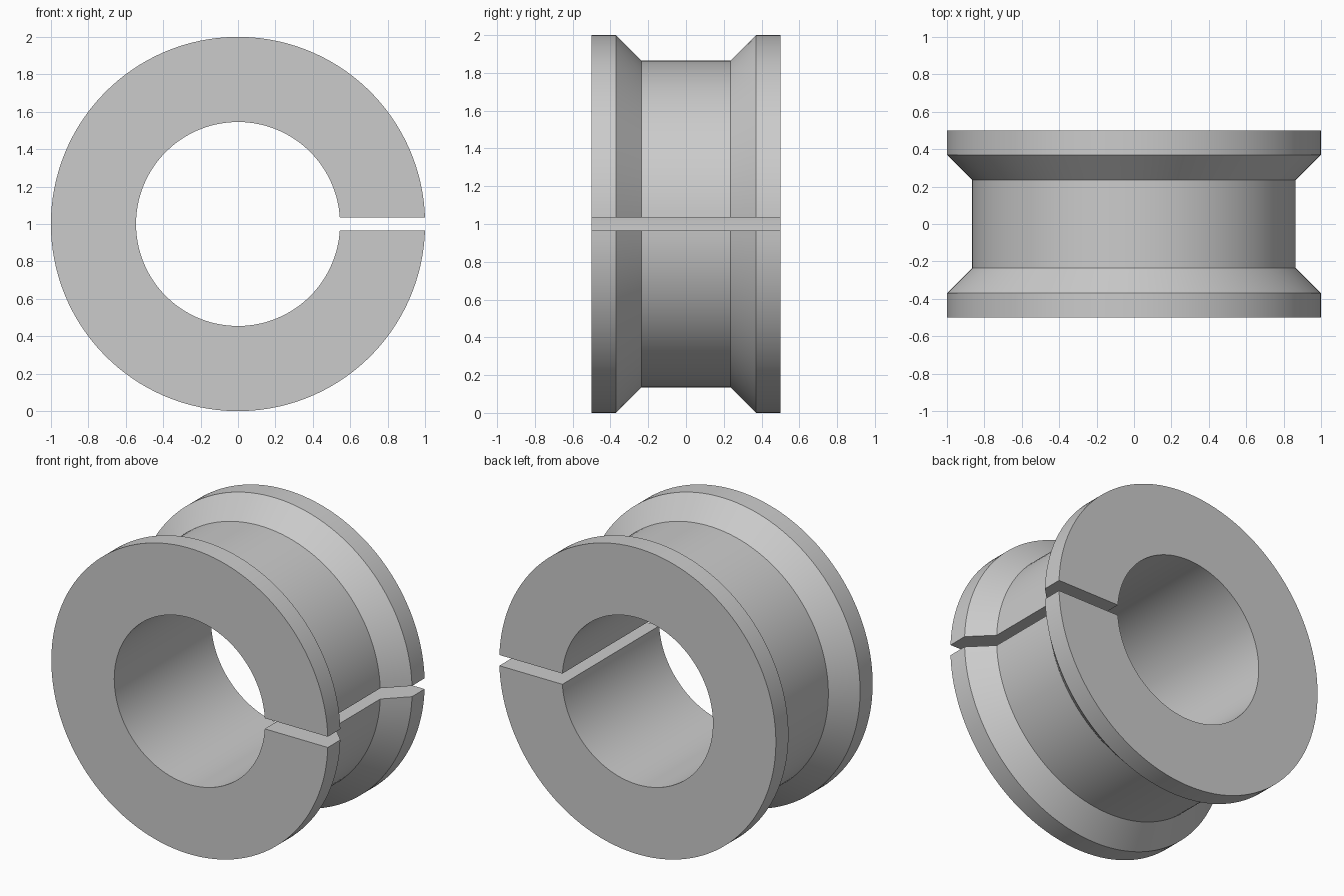
import bpy, bmesh, math

cube = bpy.data.objects.get("Cube")
if cube:
    bpy.data.objects.remove(cube, do_unlink=True)

STEPS = 128
HALF_SLOT = 0.035

# Half cross-section as (radius, y), mirrored to close the ring
half = [(0.545, 0.5), (1.0, 0.5), (1.0, 0.37), (0.865, 0.235)]
profile = half + [(r, -y) for r, y in reversed(half)]

# Grey plastic
grey = bpy.data.materials.new("plain_grey")
grey.use_nodes = True
colour = (0.6, 0.6, 0.6, 1)
grey.diffuse_color = colour
grey.node_tree.nodes["Principled BSDF"].inputs["Base Color"].default_value = colour


def section(bm, t):
    """Profile ring at sweep position t; the ends lie on parallel slot walls."""
    verts = []
    for r, y in profile:
        start = math.asin(HALF_SLOT / r)
        a = start + (math.tau - 2 * start) * t
        verts.append(bm.verts.new((r * math.cos(a), y, 1 + r * math.sin(a))))
    return verts


# Grooved split ring swept around the y axis
bm = bmesh.new()
rings = [section(bm, i / STEPS) for i in range(STEPS + 1)]
count = len(profile)
for a, b in zip(rings, rings[1:]):
    for j in range(count):
        k = (j + 1) % count
        bm.faces.new((a[j], a[k], b[k], b[j]))

# Flat slot walls
bm.faces.new(rings[0])
bm.faces.new(rings[-1])
bmesh.ops.recalc_face_normals(bm, faces=bm.faces)

mesh = bpy.data.meshes.new("split_grooved_bushing")
bm.to_mesh(mesh)
bm.free()
mesh.materials.append(grey)
bushing = bpy.data.objects.new("split_grooved_bushing", mesh)
bpy.context.collection.objects.link(bushing)

# Smooth round surfaces, crisp edges
bpy.ops.object.select_all(action="DESELECT")
bushing.select_set(True)
bpy.context.view_layer.objects.active = bushing
bpy.ops.object.shade_smooth_by_angle(angle=math.radians(30))
